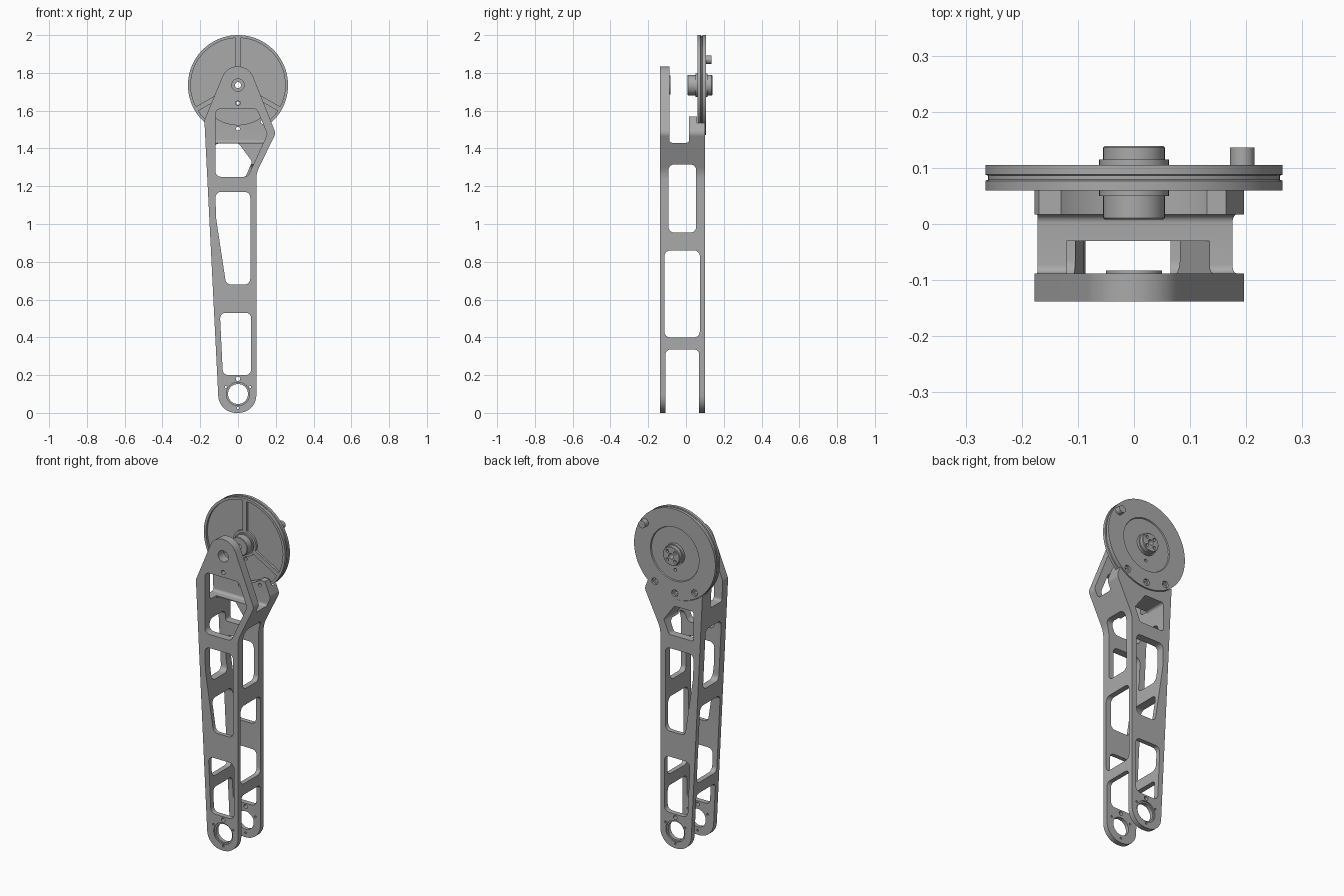
import bpy, bmesh, math
from mathutils import Vector

if "Cube" in bpy.data.objects:
    bpy.data.objects.remove(bpy.data.objects["Cube"], do_unlink=True)

metal = bpy.data.materials.new("machined_grey")
metal.use_nodes = True
metal.diffuse_color = (0.4, 0.4, 0.4, 1)
metal.node_tree.nodes["Principled BSDF"].inputs["Base Color"].default_value = (0.4, 0.4, 0.4, 1)

AXLE = 1.735          # height of the upper pivot
FRONT, BACK = -0.138, 0.1


def finish(name, bm):
    bmesh.ops.recalc_face_normals(bm, faces=bm.faces)
    mesh = bpy.data.meshes.new(name)
    bm.to_mesh(mesh)
    bm.free()
    mesh.materials.append(metal)
    ob = bpy.data.objects.new(name, mesh)
    bpy.context.collection.objects.link(ob)
    return ob


def rounded(corners, radius=0.03, steps=8):
    """Polygon with filleted corners; a corner may carry its own radius."""
    out, n = [], len(corners)
    for i, c in enumerate(corners):
        p = Vector(c[:2])
        r = c[2] if len(c) > 2 else radius
        a = (Vector(corners[i - 1][:2]) - p).normalized()
        b = (Vector(corners[(i + 1) % n][:2]) - p).normalized()
        half = a.angle(b) / 2
        centre = p + (a + b).normalized() * r / math.sin(half)
        start = p + a * r / math.tan(half) - centre
        end = p + b * r / math.tan(half) - centre
        a0 = math.atan2(start.y, start.x)
        turn = (math.atan2(end.y, end.x) - a0 + math.pi) % math.tau - math.pi
        for k in range(steps + 1):
            t = a0 + turn * k / steps
            out.append((centre.x + r * math.cos(t), centre.y + r * math.sin(t)))
    return out


def box(u0, u1, v0, v1):
    return [(u0, v0), (u1, v0), (u1, v1), (u0, v1)]


def circle(x, z, r, n=32):
    return [(x + r * math.cos(math.tau * k / n), z + r * math.sin(math.tau * k / n)) for k in range(n)]


def prism(name, pts, a, b, axis="y"):
    """Extrude a 2D outline along y (outline in x, z) or along x (outline in y, z)."""
    bm = bmesh.new()
    place = (lambda u, v, d: (u, d, v)) if axis == "y" else (lambda u, v, d: (d, u, v))
    lo = [bm.verts.new(place(u, v, a)) for u, v in pts]
    hi = [bm.verts.new(place(u, v, b)) for u, v in pts]
    bm.faces.new(lo)
    bm.faces.new(hi)
    for i in range(len(pts)):
        j = (i + 1) % len(pts)
        bm.faces.new((lo[i], lo[j], hi[j], hi[i]))
    return finish(name, bm)


def lathe(name, profile, n=96):
    """Closed (radius, y) profile turned about the upper pivot."""
    bm = bmesh.new()
    rings = [[bm.verts.new((r * math.cos(math.tau * k / n), y, AXLE + r * math.sin(math.tau * k / n)))
              for r, y in profile] for k in range(n)]
    m = len(profile)
    for k in range(n):
        p, q = rings[k], rings[(k + 1) % n]
        for i in range(m):
            bm.faces.new((p[i], p[(i + 1) % m], q[(i + 1) % m], q[i]))
    return finish(name, bm)


def cut(ob, *cutter_args, **kw):
    cutter = prism("cutter", *cutter_args, **kw)
    cutter.hide_render = True
    mod = ob.modifiers.new("cut", "BOOLEAN")
    mod.operation, mod.solver, mod.object = "DIFFERENCE", "EXACT", cutter
    bpy.context.view_layer.objects.active = ob
    bpy.ops.object.modifier_apply(modifier=mod.name)
    bpy.data.objects.remove(cutter, do_unlink=True)


def smooth(ob):
    bpy.ops.object.select_all(action="DESELECT")
    ob.select_set(True)
    bpy.context.view_layer.objects.active = ob
    bpy.ops.object.shade_smooth_by_angle(angle=math.radians(30))


# Arm: one milled block
arm = prism("arm_frame", rounded([
    (-0.1, 0, 0.094), (0.097, 0, 0.094), (0.097, 1.27, 0.15), (0.2, 1.48, 0.04),
    (0, 1.98, 0.088), (-0.178, 1.55, 0.04)], steps=14), FRONT, BACK)

# Side openings: lower fork, two windows, upper fork
cut(arm, rounded(box(-0.108, 0.07, -0.2, 0.335), 0.025), -1, 1, axis="x")
cut(arm, rounded(box(-0.114, 0.073, 0.4, 0.86)), -1, 1, axis="x")
cut(arm, rounded(box(-0.093, 0.054, 0.955, 1.315)), -1, 1, axis="x")
cut(arm, rounded(box(-0.088, 0.017, 1.43, 2.3), 0.015), -1, 1, axis="x")

# Windows running front to back
cut(arm, rounded([(-0.08, 0.2), (0.07, 0.2), (0.07, 0.53), (-0.096, 0.53)]), -1, 1)
cut(arm, rounded([(-0.063, 0.68), (0.065, 0.68), (0.065, 1.17), (-0.12, 1.17),
                  (-0.116, 1.03, 0.2)]), -1, 1)
cut(arm, rounded([(-0.12, 1.25), (0.052, 1.25), (0.155, 1.475), (0.1, 1.61), (-0.12, 1.61)]), -1, -0.03)
cut(arm, rounded([(-0.12, 1.25), (0.04, 1.25), (0.075, 1.33), (0.005, 1.425),
                  (-0.12, 1.425)], 0.015), -0.05, 1)

# Back plate top: flat limit, hollow curve, and seat for the wheel
cut(arm, box(-1, 1, 1.57, 2.5), -0.05, 1)
cut(arm, circle(0, AXLE, 0.21, 96), -0.05, 0.07)
cut(arm, circle(0, AXLE, 0.268, 96), 0.0595, 1)

# Lower bearing bores with counterbores and screw holes
cut(arm, circle(0, 0.1, 0.053, 48), -1, 1)
for a, b in ((-1, FRONT + 0.008), (BACK - 0.008, 1)):
    cut(arm, circle(0, 0.1, 0.062, 48), a, b)
cut(arm, circle(0, 0.18, 0.012, 16), -1, 1)
for deg in (30, 150, 270):
    t = math.radians(deg)
    cut(arm, circle(0.074 * math.cos(t), 0.1 + 0.074 * math.sin(t), 0.006, 12), -1, 1)

# Upper pivot and pin holes
cut(arm, circle(0, AXLE, 0.033), -1, 0)
cut(arm, circle(0, 1.64, 0.012, 16), -1, 0)
wheel_holes = [(-0.13, 1.54), (0, 1.505), (0.13, 1.54)]
for x, z in wheel_holes:
    cut(arm, circle(x, z, 0.01, 16), -0.03, 1)
smooth(arm)

# Bearing lip inside the front plate
smooth(lathe("front_bearing_lip", [(0.033, -0.09), (0.05, -0.09), (0.05, -0.083), (0.033, -0.083)], 48))

# Grooved wheel with a shallow recess on its back
wheel = lathe("grooved_wheel", [
    (0.03, 0.06), (0.265, 0.06), (0.265, 0.077), (0.26, 0.079), (0.26, 0.086), (0.265, 0.088),
    (0.265, 0.105), (0.158, 0.105), (0.155, 0.099), (0.03, 0.099)])

# Three front pockets leave three spokes
for s in range(3):
    start = math.pi / 2 + s * math.tau / 3
    pocket = []
    for r, order in ((0.25, range(25)), (0.075, range(24, -1, -1))):
        gap = math.asin(0.013 / r)
        for k in order:
            t = start + gap + (math.tau / 3 - 2 * gap) * k / 24
            pocket.append((r * math.cos(t), AXLE + r * math.sin(t)))
    cut(wheel, pocket, 0, 0.073)
for x, z in wheel_holes:
    cut(wheel, circle(x, z, 0.01, 16), 0, 1)
    cut(wheel, circle(x, z, 0.02, 20), 0.092, 1)
cut(wheel, circle(0, 1.64, 0.009, 16), 0, 1)
smooth(wheel)

# Hub with flanges and screw holes
hub = lathe("wheel_hub", [
    (0.016, 0.008), (0.052, 0.008), (0.055, 0.011), (0.055, 0.05), (0.062, 0.05), (0.062, 0.115),
    (0.055, 0.115), (0.055, 0.136), (0.052, 0.139), (0.016, 0.139)], 48)
for k in range(4):
    t = math.pi / 4 + k * math.pi / 2
    cut(hub, circle(0.035 * math.cos(t), AXLE + 0.035 * math.sin(t), 0.009, 16), 0.125, 1)
smooth(hub)

# Stop pin on the back of the wheel
smooth(prism("stop_pin", circle(0.193, 1.87, 0.022), 0.09, 0.136))
